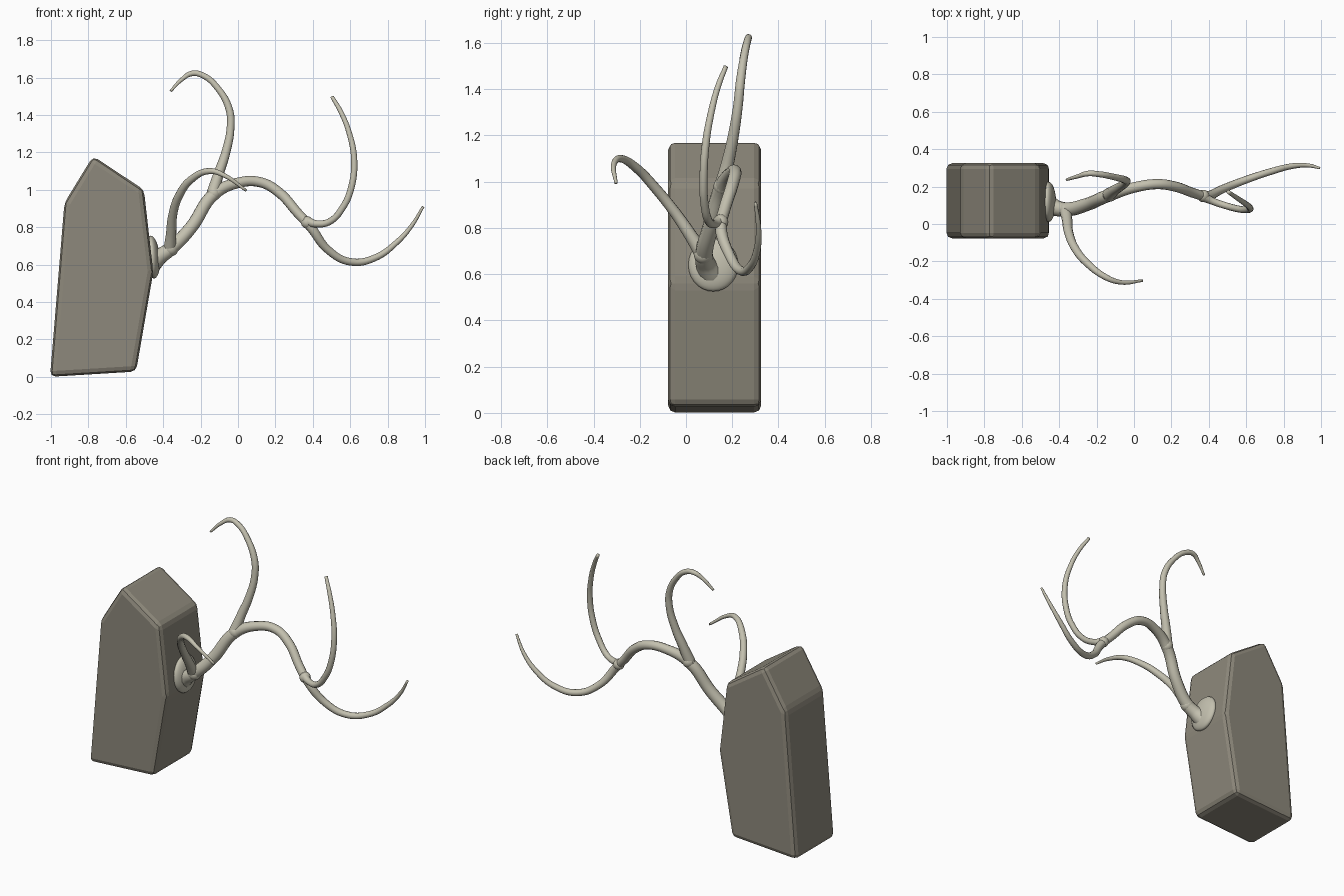
import bpy, bmesh, math


def material(name, rgb):
    m = bpy.data.materials.new(name)
    m.diffuse_color = (*rgb, 1)
    return m


STONE = material("stone", (0.27, 0.25, 0.20))
BARK = material("pale_bark", (0.55, 0.53, 0.43))


def add_mesh(name, bm, mat, smooth):
    me = bpy.data.meshes.new(name)
    bmesh.ops.recalc_face_normals(bm, faces=bm.faces[:])
    bm.to_mesh(me)
    bm.free()
    me.materials.append(mat)
    for p in me.polygons:
        p.use_smooth = smooth
    ob = bpy.data.objects.new(name, me)
    bpy.context.collection.objects.link(ob)
    return ob


def branch(name, pts):
    """Tapered smooth tube through points (x, y, z, radius)."""
    cu = bpy.data.curves.new(name + "_path", 'CURVE')
    cu.dimensions = '3D'
    cu.bevel_depth = 1.0
    cu.bevel_resolution = 4
    cu.resolution_u = 8
    cu.use_fill_caps = True
    sp = cu.splines.new('BEZIER')
    sp.bezier_points.add(len(pts) - 1)
    for bp, (x, y, z, r) in zip(sp.bezier_points, pts):
        bp.co = (x, y, z)
        bp.radius = r
        bp.handle_left_type = bp.handle_right_type = 'AUTO'
    tmp = bpy.data.objects.new(name + "_path", cu)
    bpy.context.collection.objects.link(tmp)
    bpy.context.view_layer.update()
    dg = bpy.context.evaluated_depsgraph_get()
    me = bpy.data.meshes.new_from_object(tmp.evaluated_get(dg))
    bpy.data.objects.remove(tmp)
    bm = bmesh.new()
    bm.from_mesh(me)
    bmesh.ops.remove_doubles(bm, verts=bm.verts[:], dist=1e-5)
    return add_mesh(name, bm, BARK, True)


def ball(name, loc, size, tilt=0):
    bm = bmesh.new()
    bmesh.ops.create_uvsphere(bm, u_segments=24, v_segments=14, radius=1)
    ob = add_mesh(name, bm, BARK, True)
    ob.location, ob.scale, ob.rotation_euler = loc, size, (0, tilt, 0)
    return ob


# Stone slab: six-sided profile pushed through in y, chamfered
profile = [(-1.005, 0.0), (-0.545, 0.028), (-0.453, 0.56),
           (-0.503, 1.0), (-0.775, 1.18), (-0.928, 0.93)]
bm = bmesh.new()
face = bm.faces.new([bm.verts.new((x, -0.077, z)) for x, z in profile])
ext = bmesh.ops.extrude_face_region(bm, geom=[face])
bmesh.ops.translate(bm, vec=(0, 0.402, 0),
                    verts=[v for v in ext["geom"] if isinstance(v, bmesh.types.BMVert)])
slab = add_mesh("stone_slab", bm, STONE, False)
bev = slab.modifiers.new("chamfer", 'BEVEL')
bev.width = 0.03
bev.segments = 2
bev.limit_method = 'NONE'

# Collar where the branch leaves the stone
ball("collar", (-0.458, 0.118, 0.64), (0.04, 0.108, 0.115), math.radians(-5))

# Main branch, sweeping up, over, and out to the low tip
branch("main_branch", [
    (-0.47, 0.11, 0.60, 0.058), (-0.415, 0.085, 0.645, 0.043), (-0.36, 0.078, 0.685, 0.038),
    (-0.25, 0.105, 0.80, 0.035), (-0.13, 0.155, 0.975, 0.034), (0.0, 0.195, 1.037, 0.028),
    (0.12, 0.213, 1.04, 0.027), (0.22, 0.2, 0.985, 0.027), (0.32, 0.165, 0.875, 0.026),
    (0.385, 0.15, 0.805, 0.026), (0.48, 0.19, 0.68, 0.022), (0.60, 0.237, 0.615, 0.020),
    (0.73, 0.28, 0.635, 0.018), (0.85, 0.31, 0.72, 0.015), (0.93, 0.313, 0.81, 0.011),
    (0.99, 0.30, 0.91, 0.007)])

# Side branch, curling toward the front
branch("side_branch", [
    (-0.365, 0.075, 0.68, 0.034), (-0.358, 0.025, 0.76, 0.028), (-0.348, -0.05, 0.87, 0.024),
    (-0.312, -0.135, 0.975, 0.022), (-0.25, -0.21, 1.055, 0.020), (-0.15, -0.285, 1.10, 0.016),
    (-0.07, -0.312, 1.075, 0.012), (0.045, -0.303, 0.995, 0.007)])

# Upper branch, hooking back toward the stone
branch("upper_branch", [
    (-0.135, 0.155, 0.98, 0.034), (-0.105, 0.18, 1.08, 0.028), (-0.065, 0.205, 1.20, 0.024),
    (-0.04, 0.225, 1.33, 0.021), (-0.047, 0.235, 1.43, 0.020), (-0.11, 0.252, 1.545, 0.017),
    (-0.185, 0.266, 1.61, 0.016), (-0.245, 0.27, 1.622, 0.015), (-0.30, 0.255, 1.59, 0.011),
    (-0.36, 0.237, 1.528, 0.007)])

# Outer branch, rising from the far fork
branch("outer_branch", [
    (0.36, 0.15, 0.835, 0.026), (0.42, 0.122, 0.818, 0.019), (0.49, 0.098, 0.83, 0.018),
    (0.56, 0.08, 0.905, 0.018), (0.605, 0.076, 1.01, 0.018), (0.621, 0.085, 1.16, 0.017),
    (0.597, 0.108, 1.295, 0.015), (0.553, 0.138, 1.41, 0.013), (0.503, 0.172, 1.497, 0.010)])

# Knots softening the forks
for name, loc, r in [("knot_base", (-0.36, 0.075, 0.685), 0.041),
                     ("knot_middle", (-0.13, 0.157, 0.98), 0.038),
                     ("knot_outer", (0.37, 0.15, 0.825), 0.033)]:
    ball(name, loc, (r, r, r))
